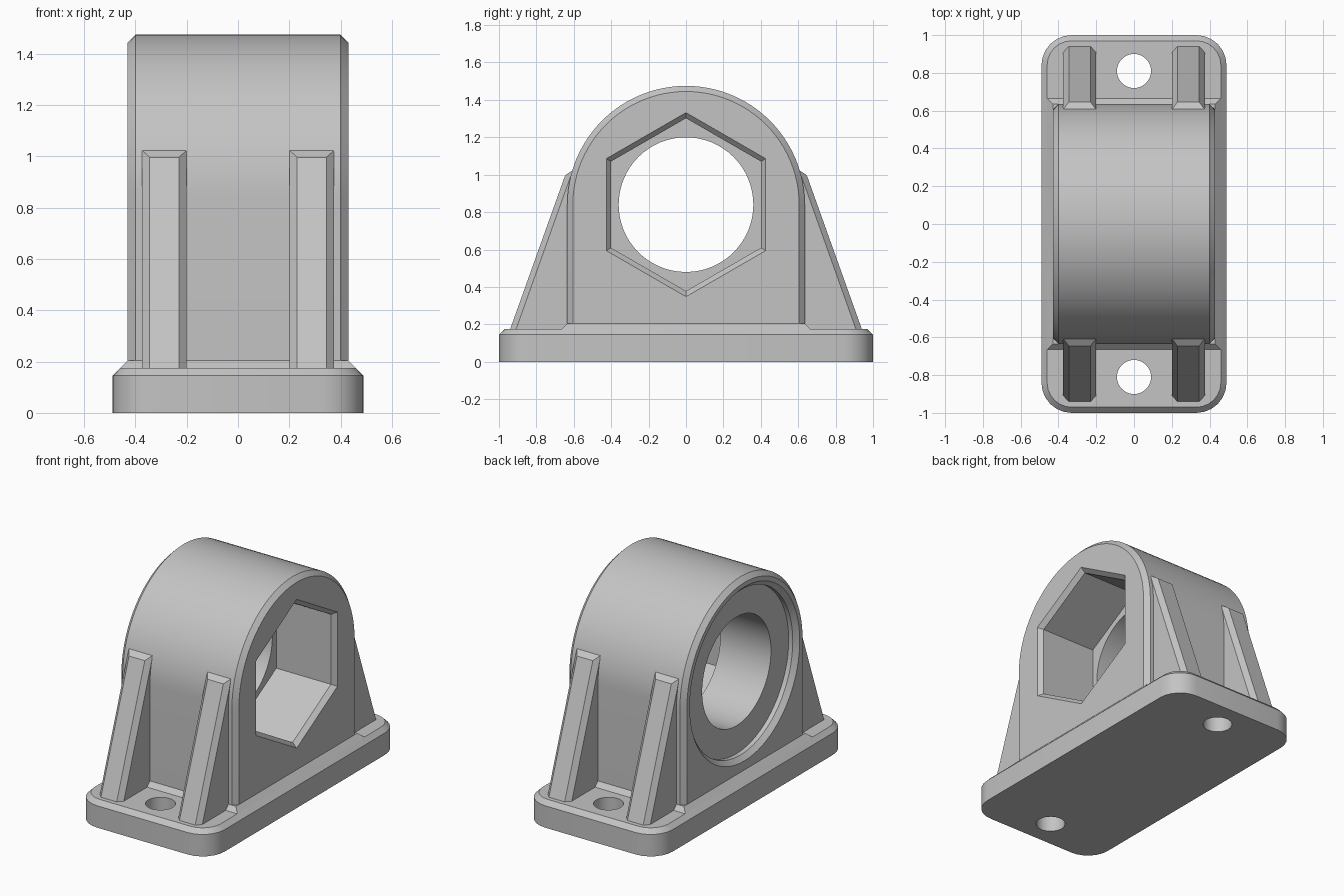
import bpy, bmesh, math

if "Cube" in bpy.data.objects:
    bpy.data.objects.remove(bpy.data.objects["Cube"])

grey = bpy.data.materials.new("light grey")
grey.diffuse_color = (0.55, 0.55, 0.55, 1)
grey.use_nodes = True
grey.node_tree.nodes["Principled BSDF"].inputs["Base Color"].default_value = grey.diffuse_color
CZ = 0.84      # height of the bore axis
CH = 0.03      # chamfer size


def finish(name, bm):
    bmesh.ops.recalc_face_normals(bm, faces=bm.faces)
    me = bpy.data.meshes.new(name)
    bm.to_mesh(me)
    bm.free()
    me.materials.append(grey)
    ob = bpy.data.objects.new(name, me)
    bpy.context.collection.objects.link(ob)
    return ob


def loft(name, rings):
    """Closed solid through equally long rings of points."""
    bm = bmesh.new()
    loops = [[bm.verts.new(p) for p in r] for r in rings]
    n = len(loops[0])
    for a, b in zip(loops, loops[1:]):
        for i in range(n):
            j = (i + 1) % n
            bm.faces.new((a[i], a[j], b[j], b[i]))
    bm.faces.new(loops[0])
    bm.faces.new(loops[-1])
    return finish(name, bm)


def activate(ob):
    bpy.ops.object.select_all(action='DESELECT')
    ob.select_set(True)
    bpy.context.view_layer.objects.active = ob


def cut(ob, cutter):
    mod = ob.modifiers.new("cut", 'BOOLEAN')
    mod.operation, mod.solver, mod.object = 'DIFFERENCE', 'EXACT', cutter
    activate(ob)
    bpy.ops.object.modifier_apply(modifier=mod.name)
    bpy.data.objects.remove(cutter)


def smooth(ob):
    activate(ob)
    bpy.ops.object.shade_smooth_by_angle(angle=math.radians(25))


def ring_x(x, r, n):
    """Regular polygon around the bore axis, one corner pointing up."""
    return [(x, r * math.sin(math.tau * i / n), CZ + r * math.cos(math.tau * i / n))
            for i in range(n)]


def arch(x, r, n=48):
    arc = [(x, r * math.cos(math.pi * i / n), CZ + r * math.sin(math.pi * i / n))
           for i in range(n + 1)]
    return [(x, r, 0.17)] + arc + [(x, -r, 0.17)]


def rounded(z, inset, hx=0.49, hy=1.0, r=0.16, n=6):
    pts = []
    for k, (sx, sy) in enumerate([(1, 1), (-1, 1), (-1, -1), (1, -1)]):
        for i in range(n + 1):
            a = math.pi / 2 * (k + i / n)
            pts.append((sx * (hx - r) + (r - inset) * math.cos(a),
                        sy * (hy - r) + (r - inset) * math.sin(a), z))
    return pts


def rect(z, hx, hy):
    return [(hx, hy, z), (-hx, hy, z), (-hx, -hy, z), (hx, -hy, z)]


# Base plate with chamfered rim and two bolt holes
base = loft("base_plate", [rounded(0, 0), rounded(0.145, 0), rounded(0.175, CH)])
for y in (-0.81, 0.81):
    hole = [[(0.09 * math.cos(math.tau * i / 40), y + 0.09 * math.sin(math.tau * i / 40), z)
             for i in range(40)] for z in (-0.1, 0.3)]
    cut(base, loft("hole_cutter", hole))
smooth(base)

# Sloped foot where the housing meets the plate
loft("housing_foot", [rect(0.17, 0.46, 0.665), rect(0.175, 0.46, 0.665),
                      rect(0.205, 0.43, 0.635)])

# Arched housing
R = 0.635
housing = loft("housing", [arch(-0.43, R - CH), arch(-0.40, R), arch(0.40, R), arch(0.43, R - CH)])
# Through bore
cut(housing, loft("bore_cutter", [ring_x(-0.6, 0.36, 64), ring_x(0.6, 0.36, 64)]))
# Hexagonal pocket with chamfered mouth
cut(housing, loft("hex_cutter", [ring_x(0.0, 0.462, 6), ring_x(0.40, 0.462, 6),
                                 ring_x(0.46, 0.522, 6)]))
# Shallow round recess with chamfered mouth
cut(housing, loft("recess_cutter", [ring_x(-0.37, 0.545, 80), ring_x(-0.40, 0.545, 80),
                                    ring_x(-0.46, 0.605, 80)]))
smooth(housing)

# Four slanted ribs, chamfered on the outer edges
for sx, side in ((1, "right"), (-1, "left")):
    for sy, end in ((1, "back"), (-1, "front")):
        bm = bmesh.new()
        prof = [(0.59, 0.15), (0.949, 0.15), (0.636, 1.025), (0.59, 1.025)]
        a, b = [[bm.verts.new((sx * x, sy * y, z)) for y, z in prof] for x in (0.20, 0.375)]
        for i in range(4):
            j = (i + 1) % 4
            bm.faces.new((a[i], a[j], b[j], b[i]))
        bm.faces.new(a)
        bm.faces.new(b)
        bmesh.ops.recalc_face_normals(bm, faces=bm.faces)
        edges = [bm.edges.get(p) for p in
                 ((a[1], a[2]), (b[1], b[2]), (a[2], b[2]))]
        bmesh.ops.bevel(bm, geom=edges, offset=CH, segments=1,
                        affect='EDGES', profile=0.5)
        finish(f"rib_{end}_{side}", bm)
